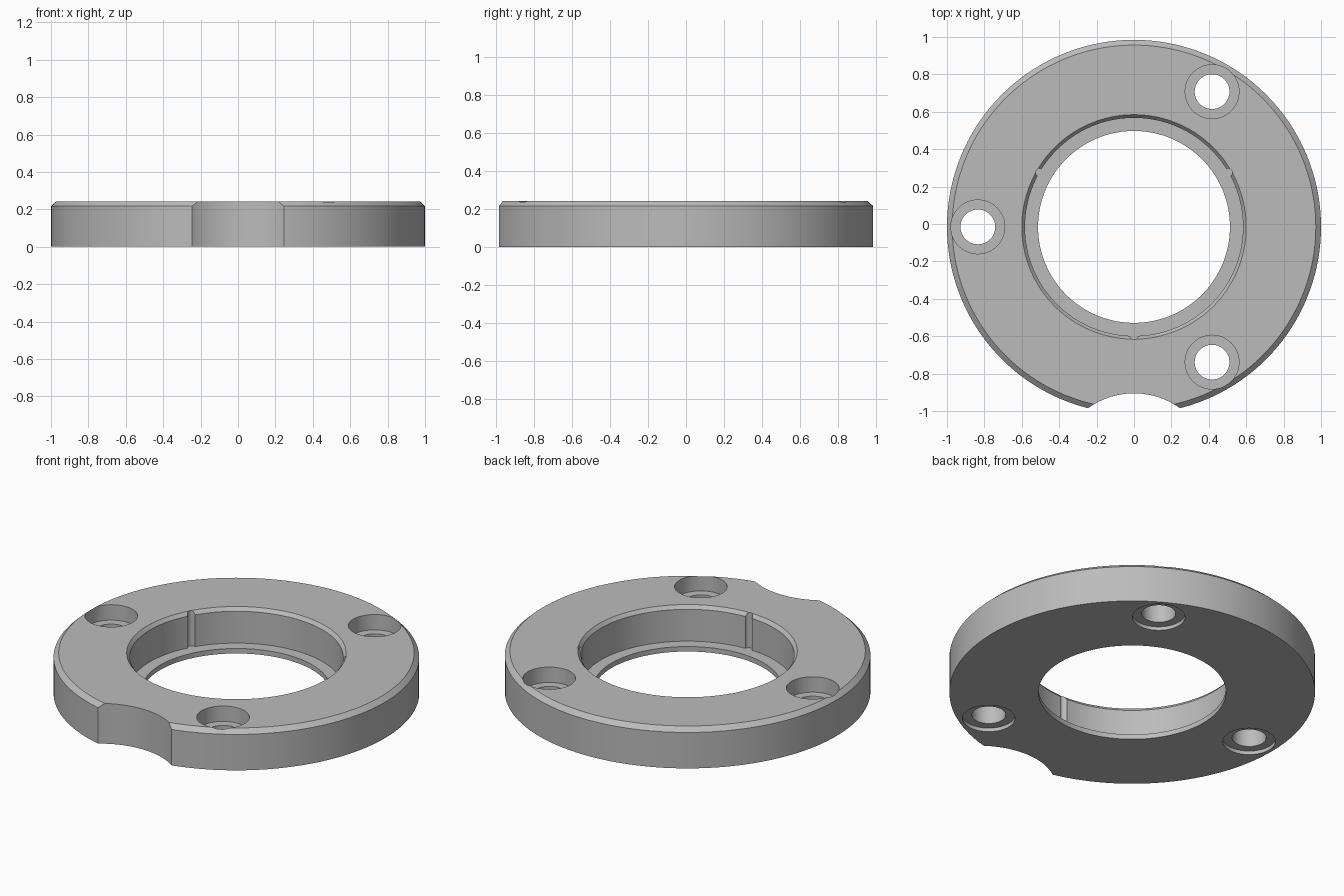
import bpy, bmesh
from math import cos, sin, radians, tau

if "Cube" in bpy.data.objects:
    bpy.data.objects.remove(bpy.data.objects["Cube"], do_unlink=True)

CENTRE_Y = -0.0155
HEIGHT = 0.243
SEGMENTS = 144

grey = bpy.data.materials.new("plain grey")
grey.use_nodes = True
colour = (0.5, 0.5, 0.5, 1)
grey.diffuse_color = colour
grey.node_tree.nodes["Principled BSDF"].inputs["Base Color"].default_value = colour


def lathe(name, profile):
    """Revolve a closed (radius, z) outline around the ring axis."""
    bm = bmesh.new()
    rings = []
    for i in range(SEGMENTS):
        a = tau * i / SEGMENTS
        rings.append([bm.verts.new((r * cos(a), r * sin(a) + CENTRE_Y, z)) for r, z in profile])
    for i, ring in enumerate(rings):
        following = rings[(i + 1) % SEGMENTS]
        for j in range(len(profile)):
            k = (j + 1) % len(profile)
            bm.faces.new((ring[j], following[j], following[k], ring[k]))
    bmesh.ops.recalc_face_normals(bm, faces=bm.faces)
    mesh = bpy.data.meshes.new(name)
    bm.to_mesh(mesh)
    bm.free()
    obj = bpy.data.objects.new(name, mesh)
    bpy.context.collection.objects.link(obj)
    return obj


def cut(target, radius, distance, angle, bottom, top, sides=64):
    """Cut an upright cylinder out of the target at a polar position."""
    a = radians(angle)
    bpy.ops.mesh.primitive_cylinder_add(
        vertices=sides, radius=radius, depth=top - bottom,
        location=(distance * cos(a), distance * sin(a) + CENTRE_Y, (top + bottom) / 2))
    cutter = bpy.context.object
    cutter.name = "cutter"
    cutter.hide_render = True
    mod = target.modifiers.new("cut", "BOOLEAN")
    mod.operation, mod.solver, mod.object = "DIFFERENCE", "EXACT", cutter
    bpy.context.view_layer.objects.active = target
    bpy.ops.object.modifier_apply(modifier=mod.name)
    bpy.data.objects.remove(cutter, do_unlink=True)


# Ring with chamfered rims and an inner ledge
LEDGE = 0.03
ring = lathe("flange_ring", [
    (0.513, 0), (1, 0), (1, 0.217), (0.972, HEIGHT),
    (0.6, HEIGHT), (0.583, 0.222), (0.583, LEDGE), (0.513, LEDGE)])
ring.data.materials.append(grey)

# Bolt holes, countersunk deep above and shallow below
for angle in (60, 180, 300):
    cut(ring, 0.093, 0.835, angle, -0.1, 0.4)
    cut(ring, 0.144, 0.835, angle, 0.15, 0.4)
    cut(ring, 0.144, 0.835, angle, -0.1, 0.022)

# Keying grooves in the bore wall
for angle in (30, 150, 270):
    cut(ring, 0.022, 0.581, angle, LEDGE, 0.4, 24)

# Curved notch in the front edge
cut(ring, 0.42, 1.31, 270, -0.1, 0.4, 128)

# Smooth walls with crisp edges
bpy.ops.object.select_all(action="DESELECT")
ring.select_set(True)
bpy.context.view_layer.objects.active = ring
bpy.ops.object.shade_smooth_by_angle(angle=radians(25))
